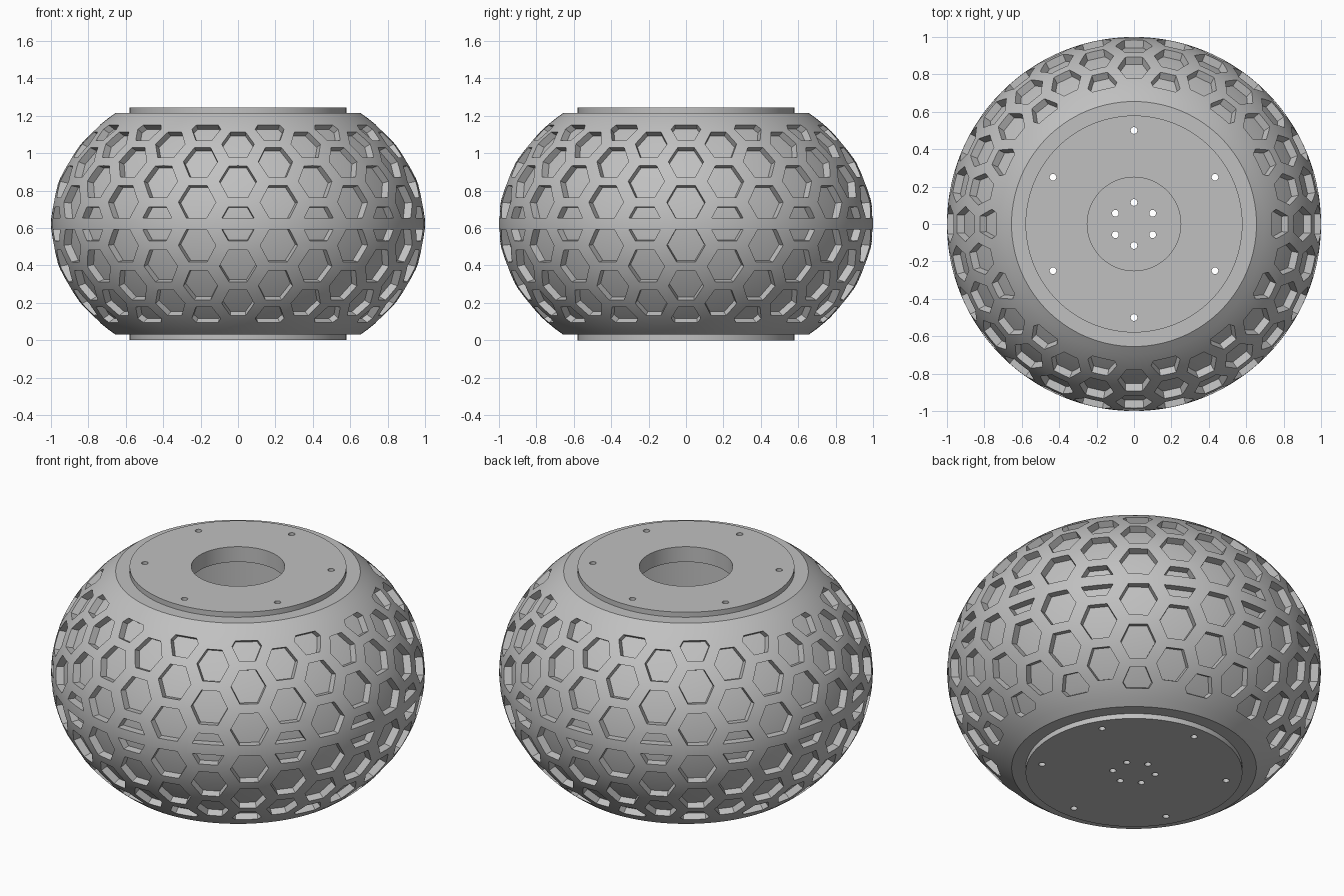
import bpy, bmesh, math
from mathutils import Matrix, Vector

cube = bpy.data.objects.get("Cube")
if cube:
    bpy.data.objects.remove(cube, do_unlink=True)

MID, HALF = 0.6225, 0.784      # centre height and vertical semi-axis of the bowl
COLUMNS, PITCH = 28, 0.232     # staggered hexagon columns and spacing along the wall
SIDE, RISE = 0.104, 0.091      # hexagon side and half height
DEPTH = 0.958                  # scale of the pocket floors

grey = bpy.data.materials.new("light grey")
grey.use_nodes = True
grey.diffuse_color = (0.53, 0.53, 0.53, 1)
grey.node_tree.nodes["Principled BSDF"].inputs["Base Color"].default_value = (0.53, 0.53, 0.53, 1)


def make_object(name, bm):
    bmesh.ops.recalc_face_normals(bm, faces=bm.faces)
    mesh = bpy.data.meshes.new(name)
    bm.to_mesh(mesh)
    bm.free()
    mesh.materials.append(grey)
    obj = bpy.data.objects.new(name, mesh)
    bpy.context.collection.objects.link(obj)
    return obj


def revolve(name, profile, steps=112):
    """Turn a closed (radius, height) outline around the z axis."""
    bm = bmesh.new()
    verts = [bm.verts.new((r, 0, z)) for r, z in profile]
    edges = [bm.edges.new((v, verts[i - 1])) for i, v in enumerate(verts)
             if profile[i][0] + profile[i - 1][0] > 0]
    bmesh.ops.spin(bm, geom=verts + edges, cent=(0, 0, 0), axis=(0, 0, 1),
                   angle=math.tau, steps=steps)
    bmesh.ops.remove_doubles(bm, verts=bm.verts, dist=1e-4)
    loose = [e for e in bm.edges if not e.link_faces]
    bmesh.ops.delete(bm, geom=loose, context='EDGES')
    return make_object(name, bm)


def oval(z):
    return math.sqrt(1 - ((z - MID) / HALF) ** 2)


def climb(s):
    """Height reached after a distance along the curved wall from the middle."""
    return MID + s * (1 - 0.38 * s * s)


def clip(points, limit, sign):
    """Keep the part of a polygon above (sign 1) or below (sign -1) a height."""
    out = []
    for i, b in enumerate(points):
        a = points[i - 1]
        da, db = sign * (a[1] - limit), sign * (b[1] - limit)
        if da * db < 0:
            t = da / (da - db)
            out.append((a[0] + t * (b[0] - a[0]), limit))
        if db >= 0:
            out.append(b)
    return out


def on_oval(point, scale):
    angle, z = point
    r = oval(z)
    return Vector((r * math.cos(angle) * scale, r * math.sin(angle) * scale,
                   MID + (z - MID) * scale))


def add_pocket(bm, outline):
    """Tapered plug whose floor follows a smaller oval."""
    n = len(outline)
    centre = (sum(p[0] for p in outline) / n, sum(p[1] for p in outline) / n)
    inner, outer = ([bm.verts.new(on_oval(p, s)) for p in outline] for s in (DEPTH, 1.04))
    tip_in, tip_out = (bm.verts.new(on_oval(centre, s)) for s in (DEPTH, 1.04))
    for i in range(n):
        bm.faces.new((inner[i - 1], inner[i], outer[i], outer[i - 1]))
        bm.faces.new((tip_in, inner[i], inner[i - 1]))
        bm.faces.new((tip_out, outer[i - 1], outer[i]))


def cut(obj, cutter):
    mod = obj.modifiers.new("cut", 'BOOLEAN')
    mod.operation, mod.solver, mod.object = 'DIFFERENCE', 'EXACT', cutter
    graph = bpy.context.evaluated_depsgraph_get()
    mesh = bpy.data.meshes.new_from_object(obj.evaluated_get(graph))
    obj.modifiers.clear()
    obj.data = mesh


# Bowl with a round opening in its top and a drum-shaped cavity
heights = [0.03 + 1.185 * i / 40 for i in range(41)]
body = revolve("bowl_shell", [(0, 0.03)] + [(oval(z), z) for z in heights]
               + [(0.25, 1.215), (0.25, 1.155), (0.56, 1.155), (0.56, 0.09), (0, 0.09)])

# Mounting plates above and below
top_plate = revolve("top_plate", [(0.25, 1.215), (0.58, 1.215), (0.58, 1.245), (0.25, 1.245)])
bottom_plate = revolve("bottom_plate", [(0, 0), (0.58, 0), (0.58, 0.03), (0, 0.03)])

# Hexagonal pockets, interrupted by a plain band around the middle
bm = bmesh.new()
for column in range(COLUMNS):
    angle = -math.pi / 2 + column * math.tau / COLUMNS
    shift = 0.5 * (column % 2)
    for row in range(-3, 3):
        s = (row + shift) * PITCH
        hexagon = [(angle + SIDE * math.cos(k * math.pi / 3),
                    climb(s + RISE * math.sin(k * math.pi / 3) / math.sin(math.pi / 3)))
                   for k in range(6)]
        for low, high in ((0.095, MID - 0.03), (MID + 0.03, 1.15)):
            piece = clip(clip(hexagon, low, 1), high, -1)
            if len(piece) > 2 and max(p[1] for p in piece) - min(p[1] for p in piece) > 0.02:
                add_pocket(bm, piece)
pockets = make_object("pocket_cutter", bm)

# Screw holes: an outer ring right through, an inner ring in the base
bm = bmesh.new()
for radius, height in ((0.5, 3.0), (0.115, 0.8)):
    for k in range(6):
        a = math.pi / 2 + k * math.pi / 3
        place = Matrix.Translation((radius * math.cos(a), radius * math.sin(a), 0))
        bmesh.ops.create_cone(bm, cap_ends=True, segments=20, radius1=0.018,
                              radius2=0.018, depth=height, matrix=place)
screws = make_object("screw_cutter", bm)

cut(body, pockets)
for part in (body, top_plate, bottom_plate):
    cut(part, screws)
for helper in (pockets, screws):
    bpy.data.objects.remove(helper, do_unlink=True)

# Smooth curved surfaces while keeping the cut edges crisp
bpy.ops.object.select_all(action='DESELECT')
for part in (body, top_plate, bottom_plate):
    part.select_set(True)
bpy.context.view_layer.objects.active = body
bpy.ops.object.shade_smooth_by_angle(angle=math.radians(25))
